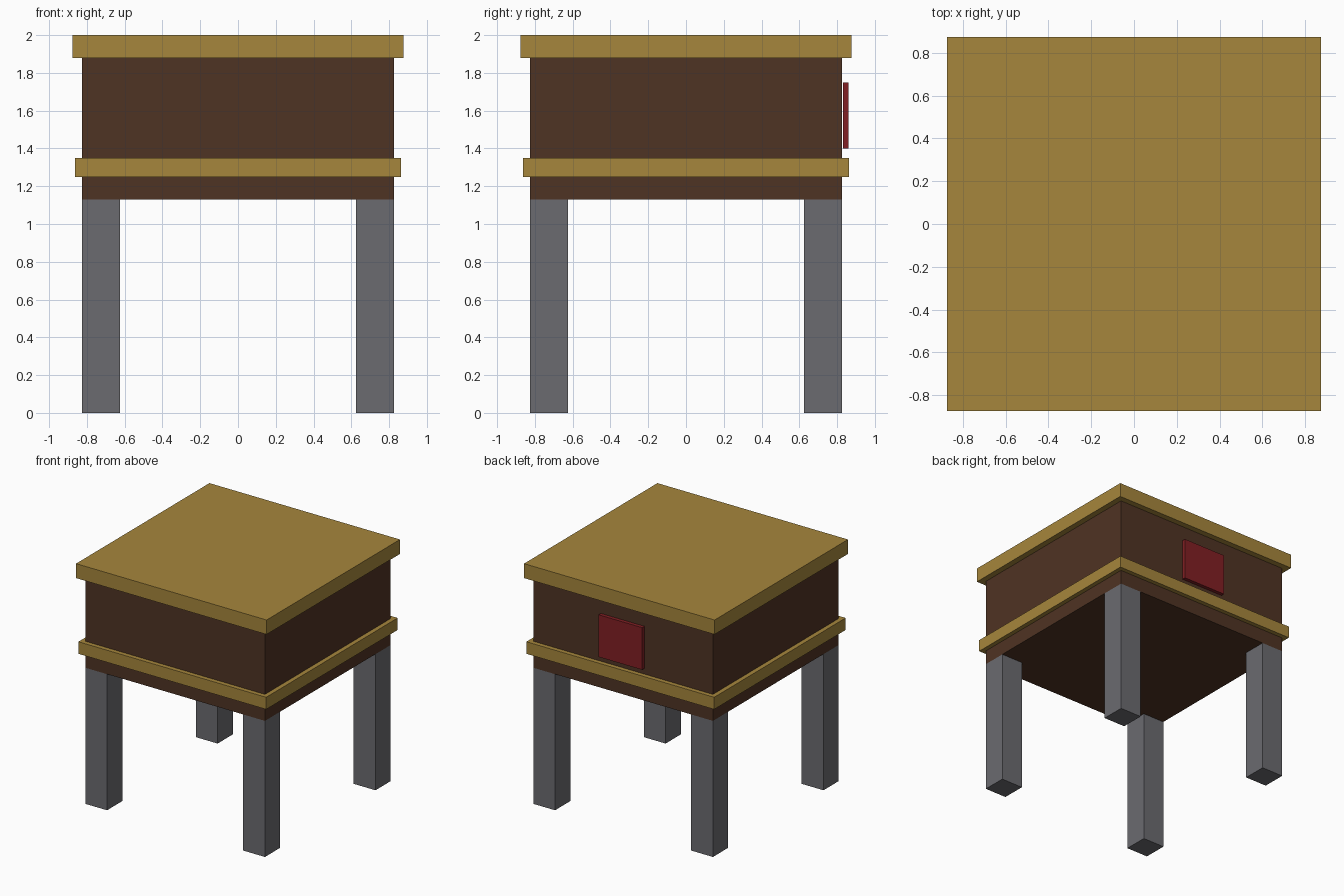
import bpy

cube = bpy.data.objects.get("Cube")
if cube:
    bpy.data.objects.remove(cube, do_unlink=True)


def material(name, rgb):
    m = bpy.data.materials.new(name)
    m.use_nodes = True
    color = (*rgb, 1.0)
    m.diffuse_color = color
    m.node_tree.nodes["Principled BSDF"].inputs["Base Color"].default_value = color
    return m


def box(name, lo, hi, mat):
    """Axis-aligned box between two opposite corners."""
    centre = [(a + b) / 2 for a, b in zip(lo, hi)]
    size = [b - a for a, b in zip(lo, hi)]
    bpy.ops.mesh.primitive_cube_add(size=1, location=centre)
    ob = bpy.context.object
    ob.name = name
    ob.scale = size
    bpy.ops.object.transform_apply(location=False, rotation=False, scale=True)
    ob.data.materials.append(mat)
    return ob


def square_slab(name, half, z0, z1, mat):
    return box(name, (-half, -half, z0), (half, half, z1), mat)


gold = material("Tan Gold", (0.38, 0.24, 0.045))
brown = material("Dark Brown Wood", (0.078, 0.033, 0.017))
grey = material("Grey Metal", (0.147, 0.147, 0.162))
red = material("Dark Red", (0.22, 0.014, 0.017))

# Body, trim band and overhanging top
square_slab("body", 0.825, 1.13, 1.88, brown)
square_slab("trim_band", 0.8625, 1.25, 1.35, gold)
square_slab("top_slab", 0.875, 1.88, 2.0, gold)

# Four square legs flush with the body corners
for sx, side in ((-1, "right"), (1, "left")):
    for sy, end in ((-1, "front"), (1, "back")):
        x, y = sx * 0.725, sy * 0.725
        box(f"{end}_{side}_leg", (x - 0.1, y - 0.1, 0), (x + 0.1, y + 0.1, 1.13), grey)

# Plate standing just off the back of the body
box("back_plate", (-0.2, 0.83, 1.40), (0.2, 0.86, 1.75), red)
